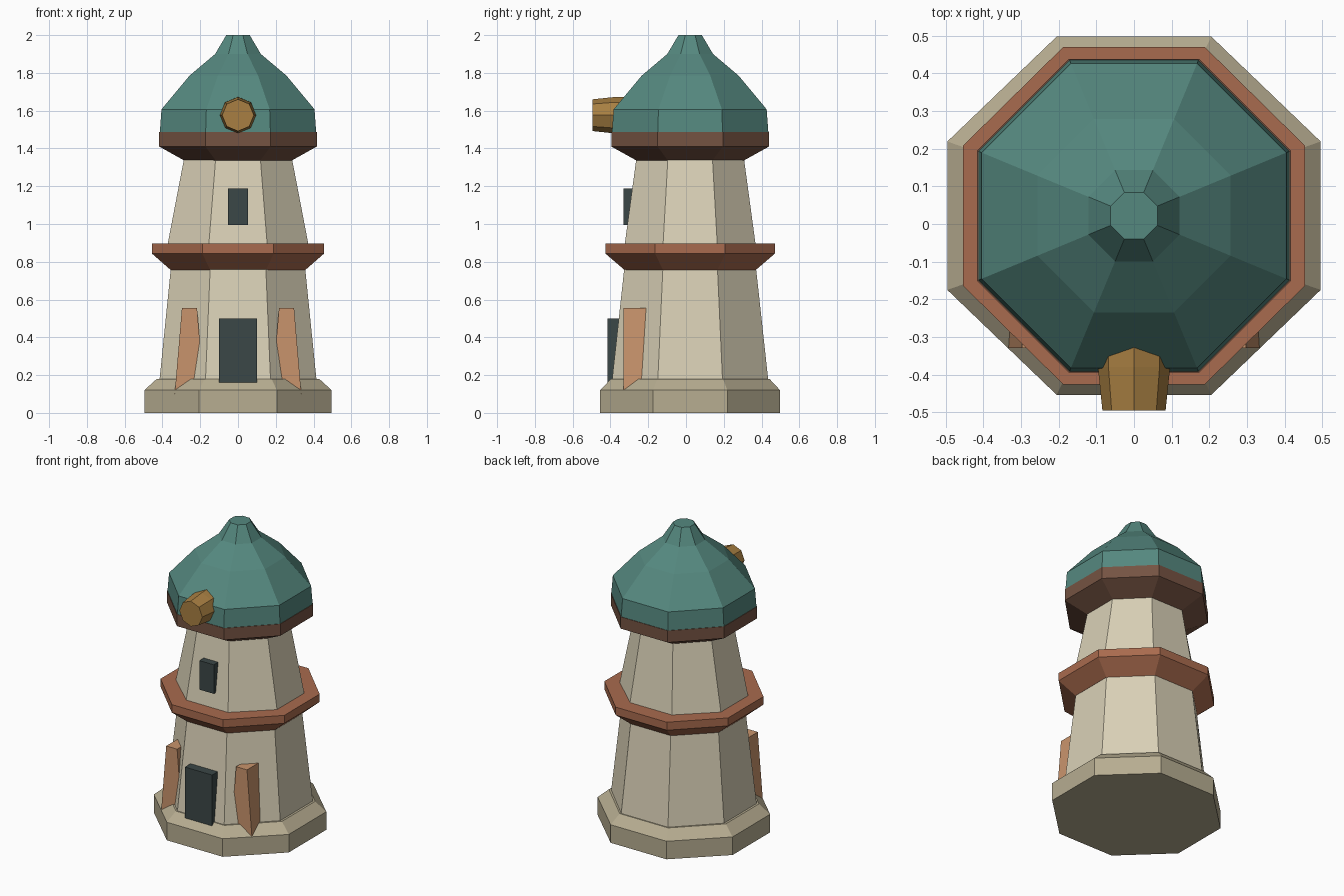
import bpy, bmesh, math

cube = bpy.data.objects.get("Cube")
if cube:
    bpy.data.objects.remove(cube, do_unlink=True)

CENTRE_Y = 0.022


def material(name, hex_colour):
    rgb = [int(hex_colour[i:i + 2], 16) / 255 for i in (0, 2, 4)]
    lin = [c / 12.92 if c < 0.04045 else ((c + 0.055) / 1.055) ** 2.4 for c in rgb]
    mat = bpy.data.materials.new(name)
    mat.use_nodes = True
    mat.diffuse_color = (*lin, 1)
    bsdf = next(n for n in mat.node_tree.nodes if n.type == 'BSDF_PRINCIPLED')
    bsdf.inputs["Base Color"].default_value = (*lin, 1)
    bsdf.inputs["Roughness"].default_value = 0.9
    return mat


plaster = material("cream plaster", "d9d0b6")
stone = material("tan stone", "b7ad91")
terracotta = material("terracotta", "a96b4e")
timber = material("brown timber", "755342")
slate = material("teal roof", "55887f")
brass = material("gold", "a87f42")
dark = material("dark opening", "3b4747")
clay = material("orange clay", "c9946c")


def loft(name, rings, mat):
    """Join equal-sized point rings into a closed, flat-shaded solid."""
    bm = bmesh.new()
    loops = [[bm.verts.new(p) for p in ring] for ring in rings]
    n = len(loops[0])
    for low, high in zip(loops, loops[1:]):
        for i in range(n):
            j = (i + 1) % n
            bm.faces.new((low[i], low[j], high[j], high[i]))
    bm.faces.new(loops[0][::-1])
    bm.faces.new(loops[-1])
    bmesh.ops.recalc_face_normals(bm, faces=bm.faces)
    mesh = bpy.data.meshes.new(name)
    bm.to_mesh(mesh)
    bm.free()
    mesh.materials.append(mat)
    obj = bpy.data.objects.new(name, mesh)
    bpy.context.collection.objects.link(obj)
    return obj


def octagon(z, half_x, half_y=None):
    """Octagon with flat sides facing the axes, given its half widths."""
    half_y = half_y or half_x
    k = 1 / math.cos(math.pi / 8)
    angles = [math.pi / 8 + i * math.pi / 4 for i in range(8)]
    return [(half_x * k * math.cos(a), CENTRE_Y + half_y * k * math.sin(a), z) for a in angles]


def rectangle(z, x0, x1, y0, y1):
    return [(x0, y0, z), (x1, y0, z), (x1, y1, z), (x0, y1, z)]


def tier(name, profile, mat):
    return loft(name, [octagon(*p) for p in profile], mat)


def box(name, x0, x1, y0, y1, z0, z1, mat):
    return loft(name, [rectangle(z, x0, x1, y0, y1) for z in (z0, z1)], mat)


# Stacked octagonal tiers
tier("foundation", [(0, 0.496, 0.476), (0.12, 0.496, 0.476), (0.18, 0.43, 0.42)], stone)
tier("lower_tower", [(0.15, 0.418, 0.416), (0.8, 0.352, 0.345)], plaster)
tier("ledge", [(0.757, 0.357, 0.348), (0.843, 0.455, 0.448), (0.896, 0.455, 0.448)], terracotta)
tier("upper_tower", [(0.88, 0.375, 0.348), (1.36, 0.283, 0.283)], plaster)
tier("cornice", [(1.337, 0.286), (1.41, 0.417), (1.488, 0.417)], timber)
tier("dome_roof", [(1.485, 0.414), (1.607, 0.405), (1.785, 0.257),
                   (1.9, 0.121), (2.0, 0.062)], slate)

# Door and window blocks
box("door", -0.1, 0.1, -0.415, -0.3, 0.16, 0.5, dark)
box("window", -0.053, 0.053, -0.33, -0.22, 0.995, 1.188, dark)


# Flared round spout poking out of the roof
def spout_ring(y, radius):
    return [(radius * math.cos(i * math.pi / 4), y, 1.576 + radius * math.sin(i * math.pi / 4))
            for i in range(8)]


loft("roof_spout", [spout_ring(-0.495, 0.084), spout_ring(-0.38, 0.096),
                    spout_ring(-0.2, 0.1)], brass)

# Buttresses on the two front diagonals
for side, label in ((1, "left"), (-1, "right")):
    rings = [rectangle(z, side * (0.257 - half), side * (0.257 + half), -0.33, -0.16)
             for z, half in ((0.1, 0.078), (0.555, 0.04))]
    loft(label + "_buttress", rings, clay)
